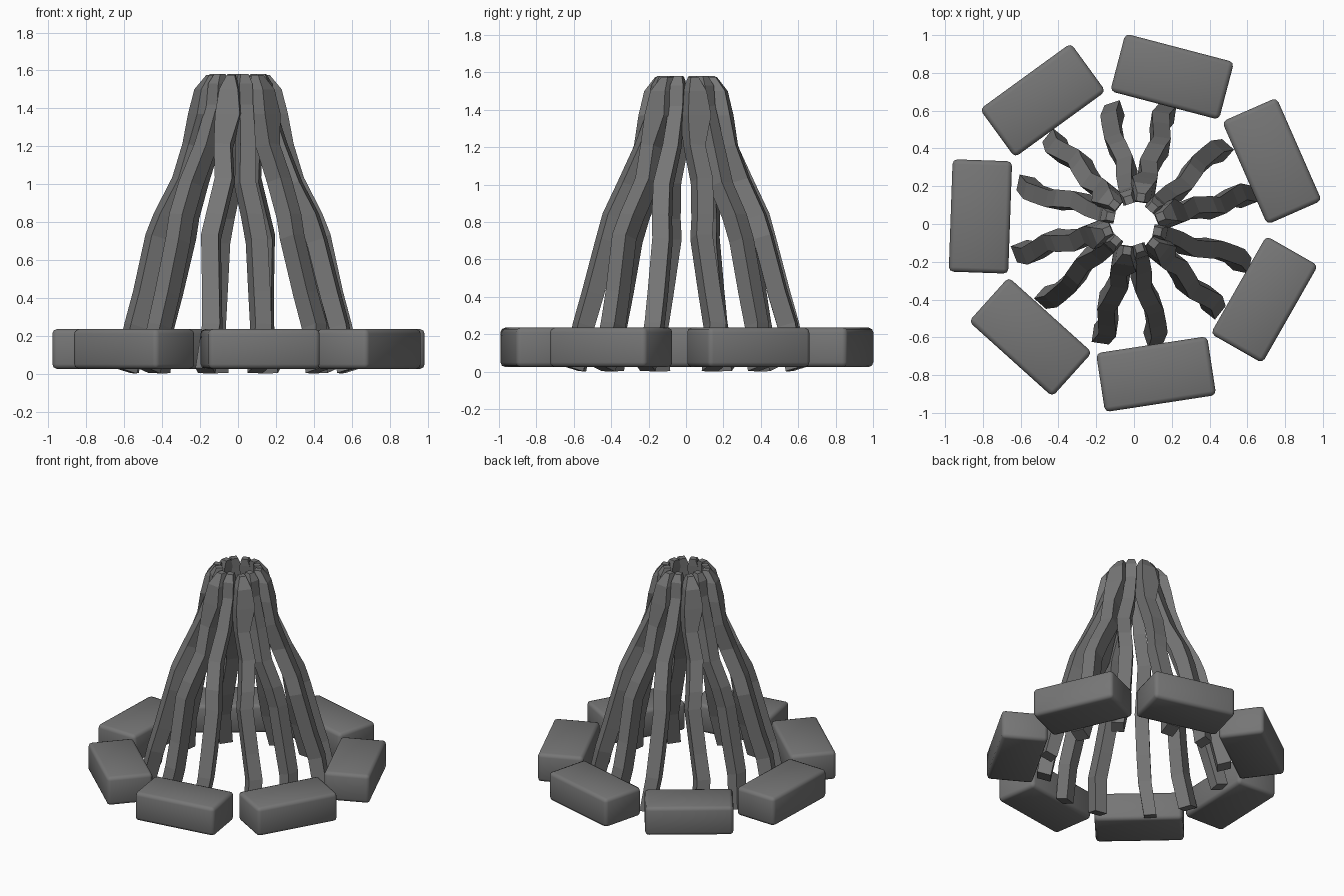
import bpy, bmesh
from math import radians, cos, sin, pi

if "Cube" in bpy.data.objects:
    bpy.data.objects.remove(bpy.data.objects["Cube"])

charcoal = bpy.data.materials.new("charcoal")
charcoal.diffuse_color = (0.18, 0.18, 0.18, 1)
charcoal.use_nodes = True
charcoal.node_tree.nodes["Principled BSDF"].inputs["Base Color"].default_value = charcoal.diffuse_color


def make_object(name, bm):
    mesh = bpy.data.meshes.new(name)
    bmesh.ops.recalc_face_normals(bm, faces=bm.faces[:])
    bm.to_mesh(mesh)
    bm.free()
    mesh.materials.append(charcoal)
    ob = bpy.data.objects.new(name, mesh)
    bpy.context.collection.objects.link(ob)
    return ob


def stick(name, angle, path):
    """Four-sided branch; path rows are height, radial, sideways, half width."""
    bm = bmesh.new()
    rings = []
    for z, r, t, w in path:
        tilt = 0.3 if z < 1.3 else 0    # rings square to the leaning branch
        ring = []
        for k in range(4):
            a = pi / 4 + radians(6) + k * pi / 2
            dr, dt = w * 1.414 * cos(a), w * 1.414 * sin(a)
            ring.append(bm.verts.new((r + dr, t + dt, z + tilt * dr)))
        rings.append(ring)
    for low, high in zip(rings, rings[1:]):
        for k in range(4):
            n = (k + 1) % 4
            bm.faces.new((low[k], low[n], high[n], high[k]))
    bm.faces.new(rings[0])
    bm.faces.new(rings[-1])
    ob = make_object(name, bm)
    ob.rotation_euler.z = radians(angle)


def stone(name, x, y, angle):
    """Rounded block lying along the ring."""
    bm = bmesh.new()
    bmesh.ops.create_cube(bm, size=1)
    bmesh.ops.scale(bm, vec=(0.315, 0.595, 0.21), verts=bm.verts)
    bmesh.ops.bevel(bm, geom=bm.edges[:], offset=0.025, segments=2,
                    profile=0.5, affect='EDGES')
    ob = make_object(name, bm)
    ob.location = (x, y, 0.13)
    ob.rotation_euler.z = radians(angle)
    bpy.context.view_layer.objects.active = ob
    ob.select_set(True)
    bpy.ops.object.shade_smooth_by_angle(angle=radians(50))
    ob.select_set(False)


# Ring of stones
stones = [(0.202, 0.78, 75.3), (0.73, 0.333, 23.7), (0.69, -0.40, -29.7),
          (0.117, -0.795, -81.3), (-0.548, -0.598, -132), (-0.813, 0.04, 178),
          (-0.483, 0.655, 126)]
for i, s in enumerate(stones):
    stone(f"ring_stone_{i + 1}", *s)

# Leaning branches: knobbed and plain ones alternate
knobbed = [(0.015, 0.61, -0.02, 0.046), (0.25, 0.56, 0.005, 0.047), (0.42, 0.51, -0.01, 0.046),
           (0.72, 0.435, -0.035, 0.046), (0.83, 0.395, -0.018, 0.046),
           (1.02, 0.30, 0.005, 0.046), (1.20, 0.24, -0.018, 0.044), (1.37, 0.185, 0, 0.066),
           (1.50, 0.172, 0, 0.05), (1.575, 0.145, 0, 0.022)]
plain = [(0.015, 0.61, -0.03, 0.042), (0.25, 0.56, 0, 0.045), (0.42, 0.51, 0.003, 0.046),
         (0.70, 0.435, 0.005, 0.046), (0.83, 0.395, -0.01, 0.046),
         (1.00, 0.31, -0.03, 0.045), (1.20, 0.225, -0.008, 0.042), (1.42, 0.155, 0, 0.037),
         (1.53, 0.145, 0, 0.036), (1.58, 0.13, 0, 0.022)]
for i in range(6):
    stick(f"knobbed_branch_{i + 1}", 75.5 - 60 * i, knobbed)
    stick(f"plain_branch_{i + 1}", 102.5 - 60 * i, plain)
